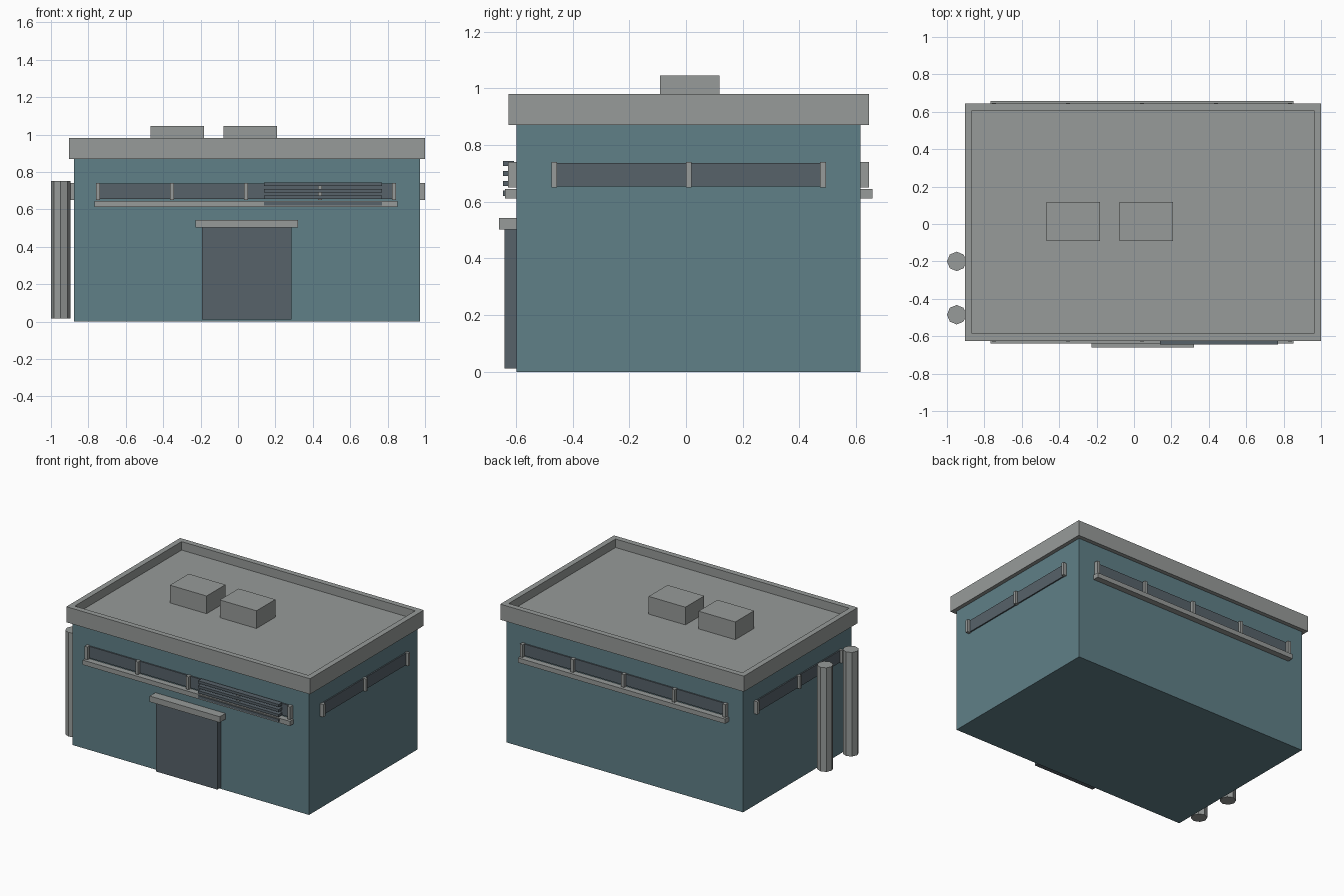
import bpy
import bmesh
from mathutils import Vector

if "Cube" in bpy.data.objects:
    bpy.data.objects.remove(bpy.data.objects["Cube"], do_unlink=True)


def material(name, r, g, b):
    m = bpy.data.materials.new(name)
    m.diffuse_color = (r, g, b, 1)
    m.use_nodes = True
    m.node_tree.nodes["Principled BSDF"].inputs["Base Color"].default_value = (r, g, b, 1)
    return m


TEAL = material("teal wall", 0.117, 0.215, 0.245)
GREY = material("light grey trim", 0.31, 0.328, 0.32)
DARK = material("dark slate", 0.095, 0.122, 0.143)


def finish(name, bm, mat):
    mesh = bpy.data.meshes.new(name)
    bm.to_mesh(mesh)
    bm.free()
    mesh.materials.append(mat)
    ob = bpy.data.objects.new(name, mesh)
    bpy.context.collection.objects.link(ob)
    return ob


def box_mesh(x, y, z):
    """Box from (low, high) ranges on each axis."""
    bm = bmesh.new()
    bmesh.ops.create_cube(bm, size=1)
    for v in bm.verts:
        v.co = Vector([(r[0] + r[1]) / 2 + c * abs(r[1] - r[0]) for c, r in zip(v.co, (x, y, z))])
    return bm


def box(name, x, y, z, mat):
    return finish(name, box_mesh(x, y, z), mat)


# Main block
X0, X1 = -0.877, 0.973
Y0, Y1 = -0.597, 0.616
EAVE = 0.87
box("walls", (X0, X1), (Y0, Y1), (0, EAVE), TEAL)

# Flat roof with a raised parapet: inset the top face and sink it
bm = box_mesh((-0.904, 1.0), (-0.625, 0.645), (EAVE, 0.98))
bm.faces.ensure_lookup_table()
top = max(bm.faces, key=lambda f: f.calc_center_median().z)
bmesh.ops.inset_region(bm, faces=[top], thickness=0.055)
inner = bmesh.ops.extrude_discrete_faces(bm, faces=[top])["faces"][0]
bmesh.ops.translate(bm, verts=inner.verts, vec=(0, 0, -0.06))
finish("roof_parapet", bm, GREY)

# Rooftop units
for i, x in enumerate((-0.468, -0.078)):
    box(f"roof_unit_{i + 1}", (x, x + 0.287), (-0.092, 0.118), (0.915, 1.045), GREY)

# Door and its canopy
box("door", (-0.193, 0.286), (-0.64, Y0), (0.012, 0.502), DARK)
box("door_canopy", (-0.228, 0.32), (-0.66, Y0), (0.502, 0.543), GREY)

# Long window bands with mullions and sills, front and back
WIN_Z = (0.65, 0.74)
for side, wall, out in (("front", Y0, -1), ("back", Y1, 1)):
    box(f"{side}_window_glass", (-0.75, 0.835), (wall, wall + out * 0.009), (0.655, 0.737), DARK)
    for i in range(5):
        x = -0.749 + i * 0.396
        box(f"{side}_mullion_{i + 1}", (x - 0.011, x + 0.011), (wall, wall + out * 0.03), WIN_Z, GREY)
    box(f"{side}_window_sill", (-0.766, 0.853), (wall, wall + out * 0.042), (0.612, 0.645), GREY)

# Shorter window bands on the sides
for side, wall, out in (("right", X0, -1), ("left", X1, 1)):
    box(f"{side}_window_glass", (wall, wall + out * 0.009), (-0.465, 0.485), (0.653, 0.737), DARK)
    for i in range(3):
        y = -0.464 + i * 0.4735
        box(f"{side}_mullion_{i + 1}", (wall, wall + out * 0.027), (y - 0.01, y + 0.01), WIN_Z, GREY)

# Sunshade slats over part of the front window
for i in range(4):
    z = 0.63 + i * 0.035
    box(f"sunshade_slat_{i + 1}", (0.139, 0.77), (-0.645, -0.606), (z - 0.009, z + 0.009), DARK)

# Standing pipes beside the right wall
for i, y in enumerate((-0.485, -0.2)):
    bpy.ops.mesh.primitive_cylinder_add(vertices=8, radius=0.052, depth=0.735, location=(-0.948, y, 0.384))
    pipe = bpy.context.object
    pipe.name = f"standing_pipe_{i + 1}"
    pipe.data.materials.append(GREY)
